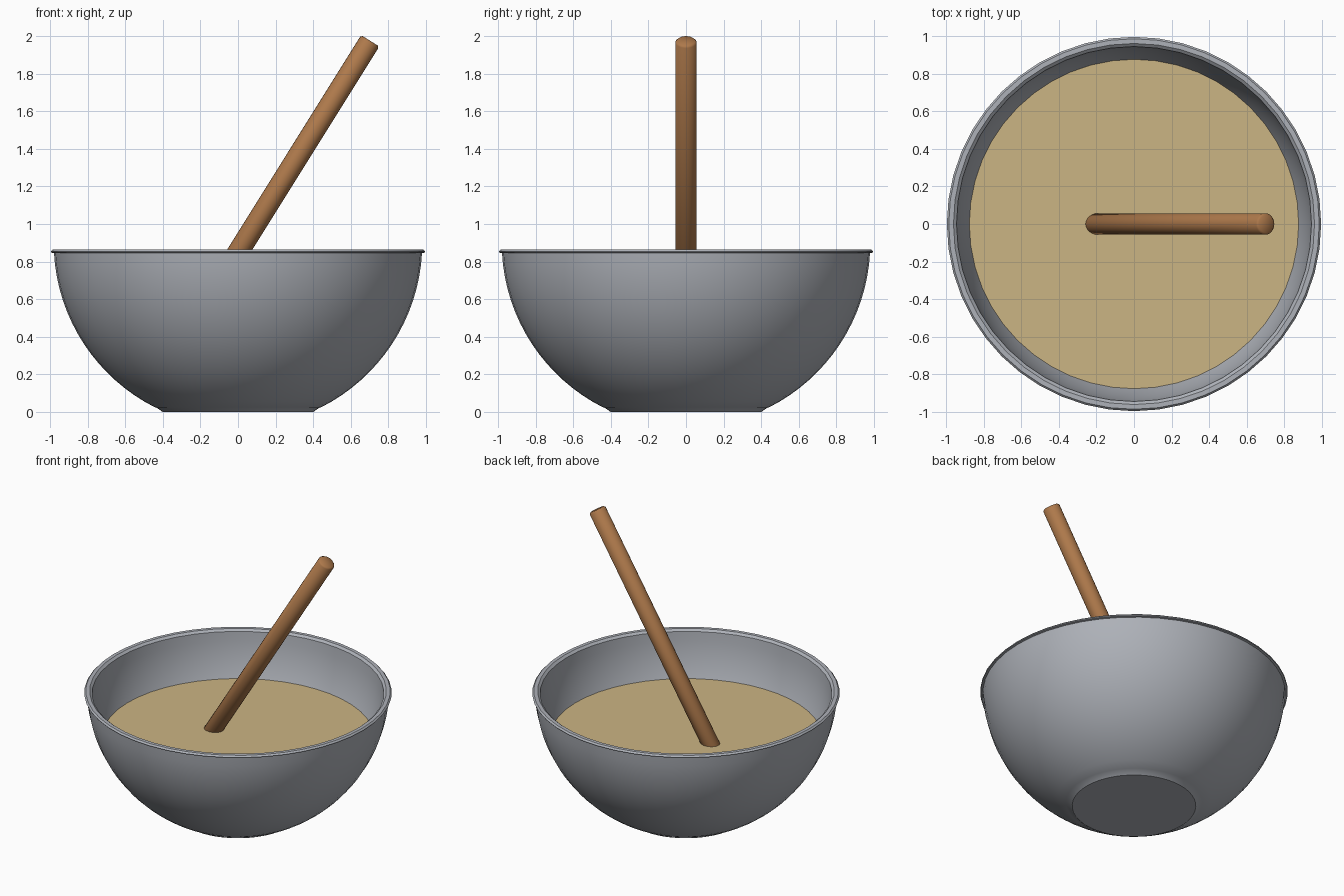
import bpy, bmesh, math
from mathutils import Vector

cube = bpy.data.objects.get("Cube")
if cube:
    bpy.data.objects.remove(cube, do_unlink=True)

SIDES = 48
CENTRE_Z = 0.9      # centre of the bowl's spherical wall
BROTH_Z = 0.545


def material(name, colour):
    mat = bpy.data.materials.new(name)
    mat.use_nodes = True
    mat.diffuse_color = (*colour, 1)
    mat.node_tree.nodes["Principled BSDF"].inputs["Base Color"].default_value = (*colour, 1)
    return mat


def lathe(name, profile, mat, sides=SIDES, angle=35):
    """Spin an (r, z) profile around the z axis; r = 0 makes a pole."""
    bm = bmesh.new()
    verts = [bm.verts.new((r, 0, z)) for r, z in profile]
    edges = [bm.edges.new(pair) for pair in zip(verts, verts[1:])]
    bmesh.ops.spin(bm, geom=verts + edges, axis=(0, 0, 1), cent=(0, 0, 0),
                   angle=math.tau, steps=sides, use_duplicate=False)
    bmesh.ops.remove_doubles(bm, verts=bm.verts, dist=0.0005)
    bmesh.ops.recalc_face_normals(bm, faces=bm.faces)
    mesh = bpy.data.meshes.new(name)
    bm.to_mesh(mesh)
    bm.free()
    mesh.materials.append(mat)
    obj = bpy.data.objects.new(name, mesh)
    bpy.context.collection.objects.link(obj)
    bpy.ops.object.select_all(action='DESELECT')
    obj.select_set(True)
    bpy.context.view_layer.objects.active = obj
    bpy.ops.object.shade_smooth_by_angle(angle=math.radians(angle))
    return obj


def wall(radius, z_low, z_high, steps=16):
    """Points up a spherical wall between two heights."""
    low, high = (math.asin((z - CENTRE_Z) / radius) for z in (z_low, z_high))
    angles = [low + (high - low) * i / steps for i in range(steps + 1)]
    return [(radius * math.cos(a), CENTRE_Z + radius * math.sin(a)) for a in angles]


steel = material("brushed steel", (0.42, 0.44, 0.48))
cream = material("cream batter", (0.60, 0.46, 0.23))
wood = material("warm wood", (0.42, 0.19, 0.07))

# Bowl: foot, outer wall, rolled lip, inner wall and floor in one closed profile
outer = wall(0.98, 0.025, 0.845)
inner = wall(0.945, 0.04, 0.85)
lip = [(0.992, 0.848), (0.995, 0.853), (0.985, 0.864), (0.96, 0.864)]
foot = [(0, 0), (0.4, 0), (0.43, 0.022)]
lathe("bowl", foot + outer + lip + inner[::-1] + [(0, 0.04)], steel)

# Batter surface filling the bowl
batter_radius = math.sqrt(0.945 ** 2 - (CENTRE_Z - BROTH_Z) ** 2)
lathe("batter", [(0, BROTH_Z), (batter_radius, BROTH_Z)], cream)

# Leaning stick with softened ends, dipping just under the batter
top = Vector((0.703, 0, 1.974))
bottom = Vector((-0.25, 0, 0.449))
length = (top - bottom).length
r, soft = 0.057, 0.01
stick = lathe("stirring_stick",
              [(0, 0), (r - soft, 0), (r, soft), (r, length - soft),
               (r - soft, length), (0, length)], wood, sides=24, angle=50)
stick.location = bottom
stick.rotation_euler = (top - bottom).to_track_quat('Z', 'Y').to_euler()
